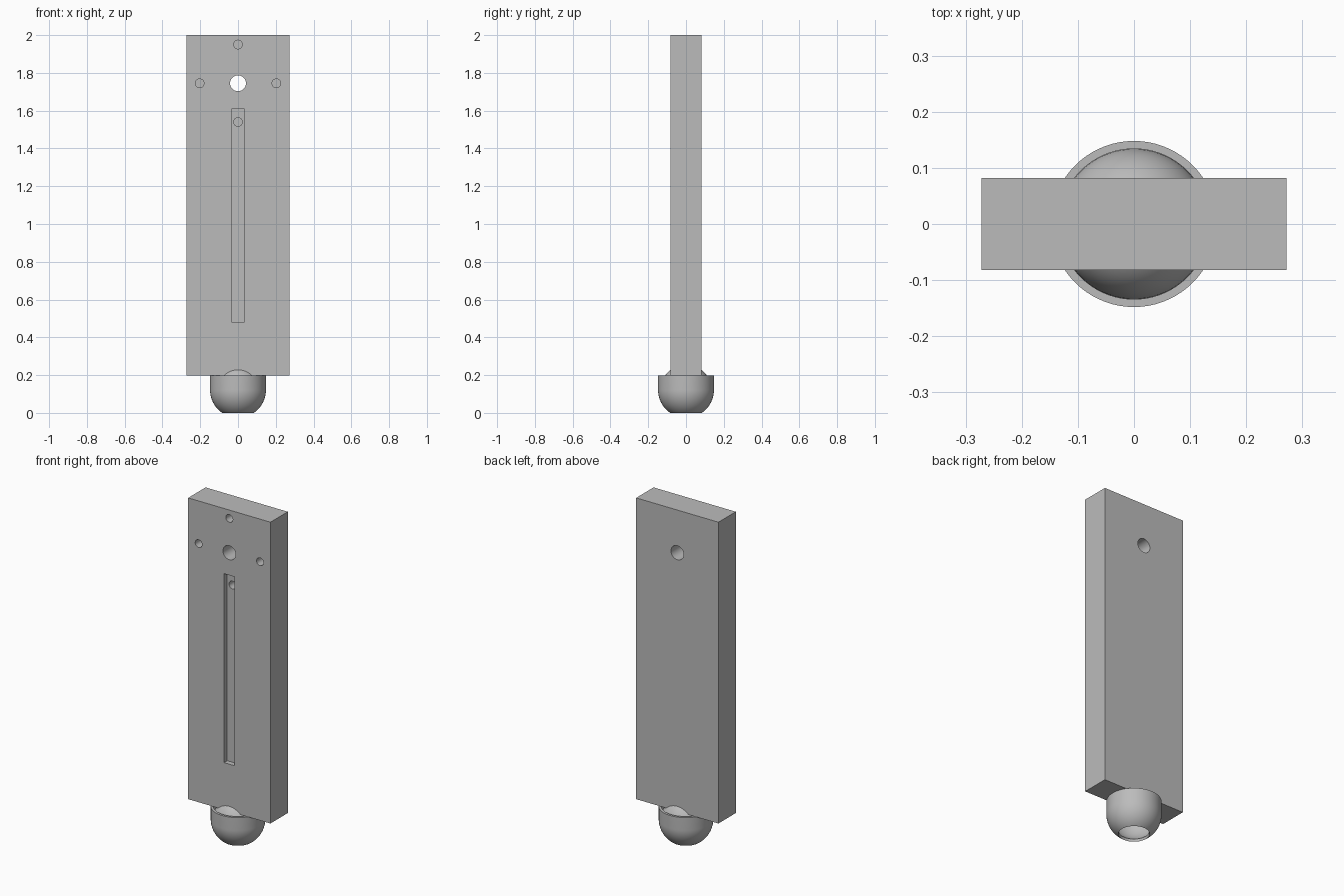
import bpy, bmesh
from math import sin, cos, asin, pi, tau
from mathutils import Matrix, Vector

old = bpy.data.objects.get("Cube")
if old:
    bpy.data.objects.remove(old)

# One plain grey for every part
grey = bpy.data.materials.new("plain grey")
grey.use_nodes = True
grey.diffuse_color = (0.5, 0.5, 0.5, 1)
grey.node_tree.nodes["Principled BSDF"].inputs["Base Color"].default_value = (0.5, 0.5, 0.5, 1)


def add_object(name, bm):
    bmesh.ops.recalc_face_normals(bm, faces=bm.faces)
    mesh = bpy.data.meshes.new(name)
    bm.to_mesh(mesh)
    bm.free()
    mesh.materials.append(grey)
    obj = bpy.data.objects.new(name, mesh)
    bpy.context.collection.objects.link(obj)
    return obj


def smooth(obj):
    bpy.ops.object.select_all(action='DESELECT')
    bpy.context.view_layer.objects.active = obj
    obj.select_set(True)
    bpy.ops.object.shade_smooth_by_angle(angle=pi / 6)


def box(name, low, high):
    bm = bmesh.new()
    low, high = Vector(low), Vector(high)
    bmesh.ops.create_cube(bm, size=1, matrix=Matrix.Translation((low + high) / 2)
                          @ Matrix.Diagonal((*(high - low), 1)))
    return add_object(name, bm)


def drill(name, x, z, radius, y_end):
    """Round cutter running from in front of the plate to y_end."""
    start = -0.2
    bm = bmesh.new()
    bmesh.ops.create_cone(bm, cap_ends=True, segments=40, radius1=radius, radius2=radius,
                          depth=y_end - start,
                          matrix=Matrix.Translation((x, (start + y_end) / 2, z))
                          @ Matrix.Rotation(pi / 2, 4, 'X'))
    return add_object(name, bm)


def cut(obj, cutter):
    mod = obj.modifiers.new("cut", 'BOOLEAN')
    mod.operation = 'DIFFERENCE'
    mod.solver = 'EXACT'
    mod.object = cutter
    bpy.context.view_layer.objects.active = obj
    bpy.ops.object.modifier_apply(modifier=mod.name)
    bpy.data.objects.remove(cutter)


def lathe(name, profile, closed):
    """Spin a profile of (radius, height) points about the z axis."""
    bm = bmesh.new()
    verts = [bm.verts.new((r, 0, z)) for r, z in profile]
    pairs = list(zip(verts, verts[1:]))
    if closed:
        pairs.append((verts[-1], verts[0]))
    edges = [bm.edges.new(p) for p in pairs]
    bmesh.ops.spin(bm, geom=verts + edges, cent=(0, 0, 0), axis=(0, 0, 1),
                   angle=tau, steps=72)
    bmesh.ops.remove_doubles(bm, verts=bm.verts, dist=1e-5)
    obj = add_object(name, bm)
    smooth(obj)
    return obj


def arc(radius, height, start, end, steps=16):
    angles = [start + (end - start) * i / steps for i in range(steps + 1)]
    return [(radius * cos(a), height + radius * sin(a)) for a in angles]


# Upright plate with a slot and drilled holes in the front
BASE, HALF_W, HALF_T = 0.198, 0.272, 0.082
plate = box("plate", (-HALF_W, -HALF_T, BASE), (HALF_W, HALF_T, 2))
cut(plate, box("slot_cutter", (-0.035, -0.2, 0.48), (0.035, -HALF_T + 0.03, 1.61)))
cut(plate, drill("through_hole_cutter", 0, 1.745, 0.042, 0.2))
for x, z in ((0, 1.95), (-0.203, 1.745), (0.203, 1.745), (0, 1.54)):
    cut(plate, drill("small_hole_cutter", x, z, 0.023, 0.02))
smooth(plate)

# Round cup with an open bottom, and the domed ball inside it
OUTER, INNER, CENTRE = 0.148, 0.134, 0.122
outer_arc = arc(OUTER, CENTRE, -asin(CENTRE / OUTER), 0)
inner_arc = arc(INNER, CENTRE, 0, -asin((CENTRE - 0.014) / INNER))
lathe("cup", outer_arc + [(OUTER, BASE), (INNER, BASE)] + inner_arc, True)
lathe("ball_dome", arc(INNER, CENTRE, 0, pi / 2), False)
